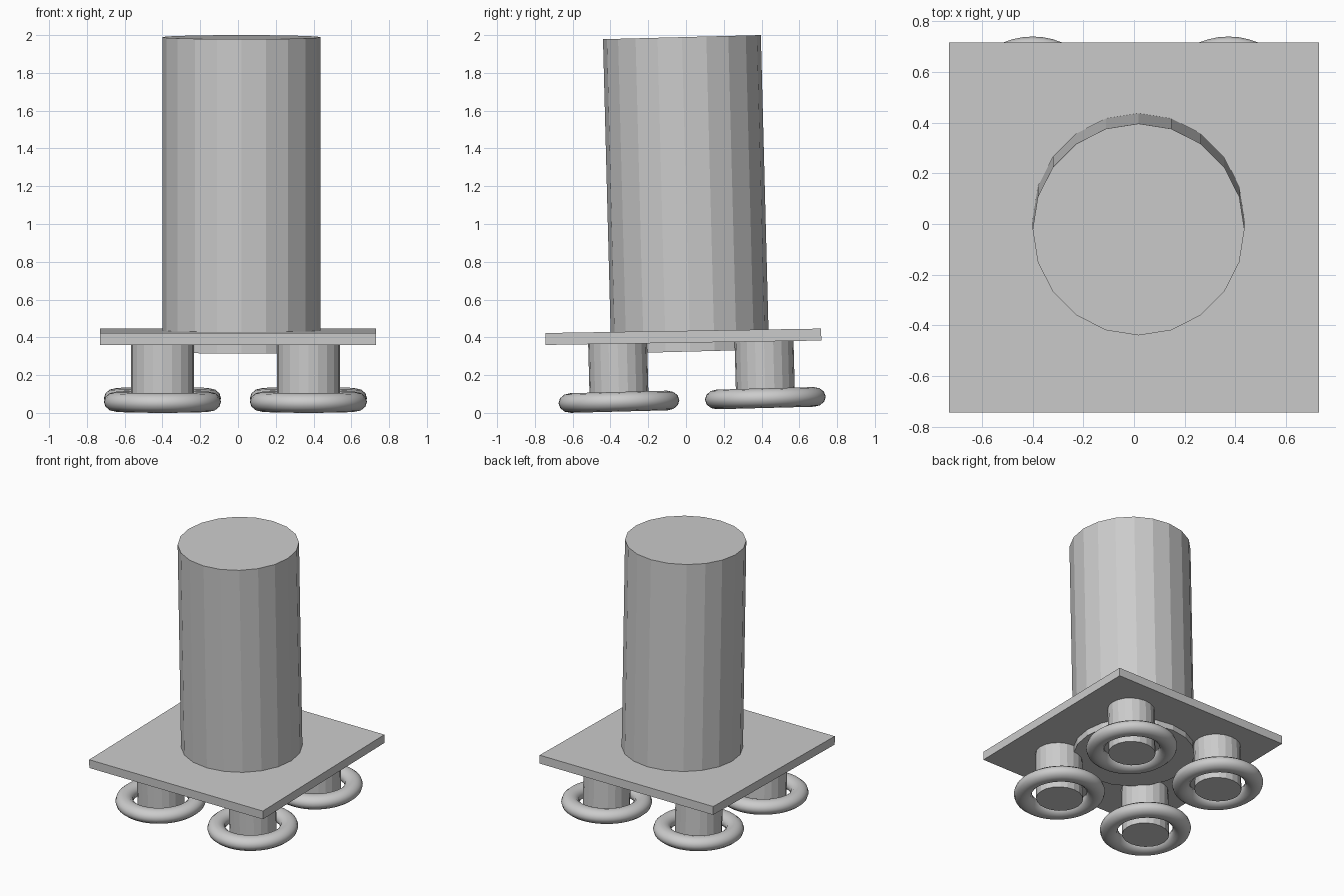
import bpy
from math import radians

cube = bpy.data.objects.get("Cube")
if cube:
    bpy.data.objects.remove(cube, do_unlink=True)

# Single plain grey
grey = bpy.data.materials.new("plain grey")
grey.use_nodes = True
colour = (0.6, 0.6, 0.6, 1)
grey.diffuse_color = colour
grey.node_tree.nodes["Principled BSDF"].inputs["Base Color"].default_value = colour

LEAN = 0.026        # slight backward-rising lean of the body and feet
PLATE_LEAN = 0.016


def finish(name, lean, scale=(1, 1, 1)):
    obj = bpy.context.object
    obj.name = name
    obj.rotation_euler.x = lean
    obj.scale = scale
    obj.data.materials.append(grey)
    return obj


def cylinder(name, location, depth, radius_x, radius_y):
    bpy.ops.mesh.primitive_cylinder_add(vertices=20, radius=1, depth=depth, location=location)
    # Put a corner on each axis
    return finish(name, LEAN, (radius_x, radius_y, 1))


# Tall drum, passing down through the plate
cylinder("drum", (0.018, 0, 1.157), 1.665, 0.418, 0.418)

# Square base plate
bpy.ops.mesh.primitive_cube_add(size=1, location=(0, -0.014, 0.403))
finish("base_plate", PLATE_LEAN, (1.46, 1.46, 0.063))

# Four feet: a stem with a smooth ring around its lower end
for side, x in (("right", -0.40), ("left", 0.373)):
    for end, y, z in (("front", -0.355, 0.059), ("back", 0.42, 0.078)):
        cylinder(f"{end}_{side}_stem", (x, y - 0.003, z + 0.155), 0.41, 0.166, 0.156)
        bpy.ops.mesh.primitive_torus_add(location=(x, y, z), major_radius=1, minor_radius=0.25,
                                         major_segments=48, minor_segments=12)
        finish(f"{end}_{side}_ring", LEAN, (0.248, 0.256, 0.208))
        bpy.ops.object.shade_smooth_by_angle(angle=radians(40))
